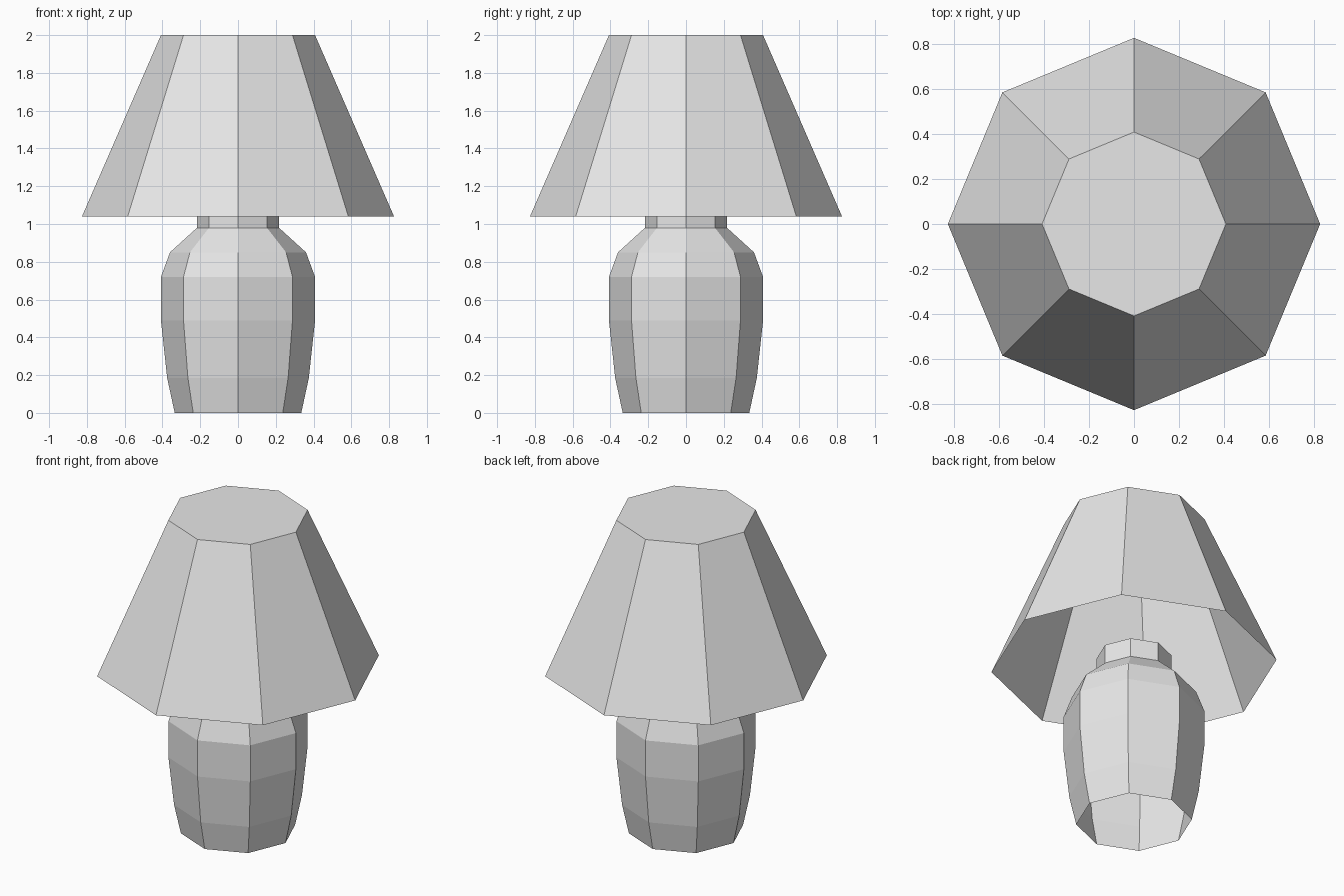
import bpy
import math

default_cube = bpy.data.objects.get("Cube")
if default_cube:
    bpy.data.objects.remove(default_cube, do_unlink=True)

SIDES = 8

# One plain grey for the whole lamp
GREY = (0.8, 0.8, 0.8, 1.0)
grey = bpy.data.materials.new("plain grey")
grey.use_nodes = True
grey.diffuse_color = GREY
grey.node_tree.nodes["Principled BSDF"].inputs["Base Color"].default_value = GREY


def lathe(name, profile):
    """Eight-sided flat shell through (radius, height) rings, open below, capped on top."""
    verts, faces = [], []
    for radius, z in profile:
        for i in range(SIDES):
            a = math.tau * i / SIDES
            verts.append((radius * math.cos(a), radius * math.sin(a), z))
    for ring in range(len(profile) - 1):
        low = ring * SIDES
        for i in range(SIDES):
            j = (i + 1) % SIDES
            faces.append((low + i, low + j, low + SIDES + j, low + SIDES + i))
    top = (len(profile) - 1) * SIDES
    faces.append(tuple(range(top, top + SIDES)))
    mesh = bpy.data.meshes.new(name)
    mesh.from_pydata(verts, [], faces)
    mesh.materials.append(grey)
    obj = bpy.data.objects.new(name, mesh)
    bpy.context.collection.objects.link(obj)
    return obj


# Rounded vase base with its short neck
lathe("lamp_base", [(0.335, 0), (0.375, 0.185), (0.408, 0.49), (0.408, 0.72),
                    (0.36, 0.85), (0.217, 0.98), (0.217, 1.10)])

# Tapered shade, hollow underneath
lathe("lamp_shade", [(0.826, 1.04), (0.408, 2.0)])
